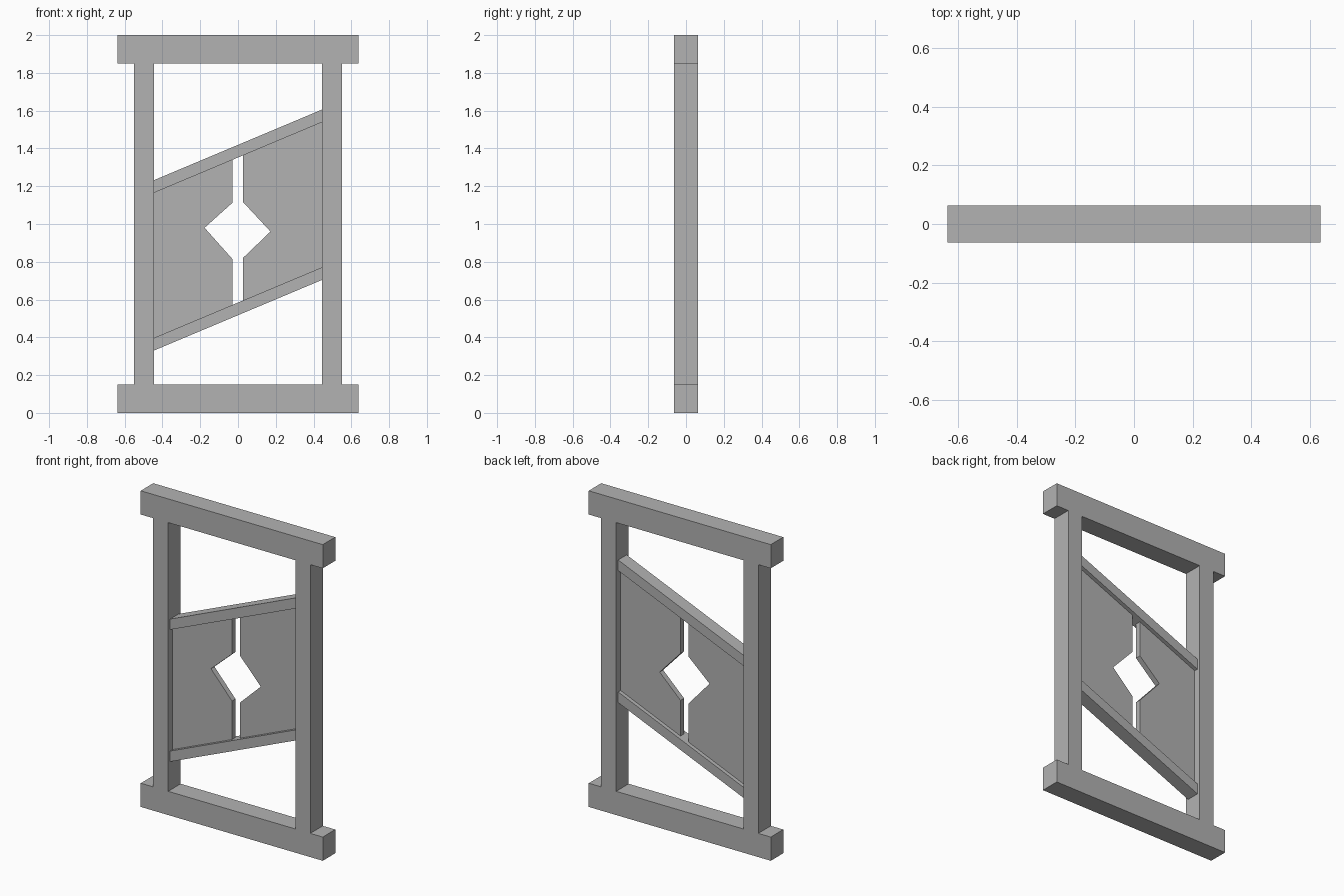
import bpy
import bmesh

cube = bpy.data.objects.get("Cube")
if cube:
    bpy.data.objects.remove(cube, do_unlink=True)

# Single grey for the whole model
grey = bpy.data.materials.new("plain grey")
grey.use_nodes = True
colour = (0.448, 0.448, 0.448, 1)
grey.diffuse_color = colour
grey.node_tree.nodes["Principled BSDF"].inputs["Base Color"].default_value = colour


def extrude_profile(name, outline, depth):
    """Make a flat-sided slab from an x-z outline, centred on y = 0."""
    bm = bmesh.new()
    face = bm.faces.new([bm.verts.new((x, -depth / 2, z)) for x, z in outline])
    result = bmesh.ops.extrude_face_region(bm, geom=[face])
    moved = [v for v in result["geom"] if isinstance(v, bmesh.types.BMVert)]
    bmesh.ops.translate(bm, verts=moved, vec=(0, depth, 0))
    bmesh.ops.recalc_face_normals(bm, faces=bm.faces)
    mesh = bpy.data.meshes.new(name)
    bm.to_mesh(mesh)
    bm.free()
    mesh.materials.append(grey)
    obj = bpy.data.objects.new(name, mesh)
    bpy.context.collection.objects.link(obj)
    return obj


def rect(x0, x1, z0, z1):
    return [(x0, z0), (x1, z0), (x1, z1), (x0, z1)]


FRAME_DEPTH, RAIL_DEPTH, PANEL_DEPTH = 0.125, 0.085, 0.035
HALF, OUTER, INNER = 0.637, 0.55, 0.445
BAR = 0.15
SLOPE = 0.42
RAIL = 0.067

# Outer frame
extrude_profile("bottom_bar", rect(-HALF, HALF, 0, BAR), FRAME_DEPTH)
extrude_profile("top_bar", rect(-HALF, HALF, 2 - BAR, 2), FRAME_DEPTH)
extrude_profile("right_post", rect(-OUTER, -INNER, BAR, 2 - BAR), FRAME_DEPTH)
extrude_profile("left_post", rect(INNER, OUTER, BAR, 2 - BAR), FRAME_DEPTH)

# Sloping rails between the posts
LOWER, UPPER = 0.517, 1.352
for name, base in (("lower_rail", LOWER), ("upper_rail", UPPER)):
    rise = INNER * SLOPE
    extrude_profile(name, [(-INNER, base - rise), (INNER, base + rise),
                           (INNER, base + rise + RAIL),
                           (-INNER, base - rise + RAIL)], RAIL_DEPTH)

# Two thin panels with a slot and a diamond opening between them
for name, side, slot, tip, notch in (
        ("right_panel", -1, 0.03, (0.177, 0.98), (0.815, 1.112)),
        ("left_panel", 1, 0.026, (0.172, 0.96), (0.82, 1.117))):
    edge, inner = side * INNER, side * slot
    low = LOWER + RAIL
    extrude_profile(name, [(edge, low + SLOPE * edge),
                           (inner, low + SLOPE * inner),
                           (inner, notch[0]),
                           (side * tip[0], tip[1]),
                           (inner, notch[1]),
                           (inner, UPPER + SLOPE * inner),
                           (edge, UPPER + SLOPE * edge)], PANEL_DEPTH)
